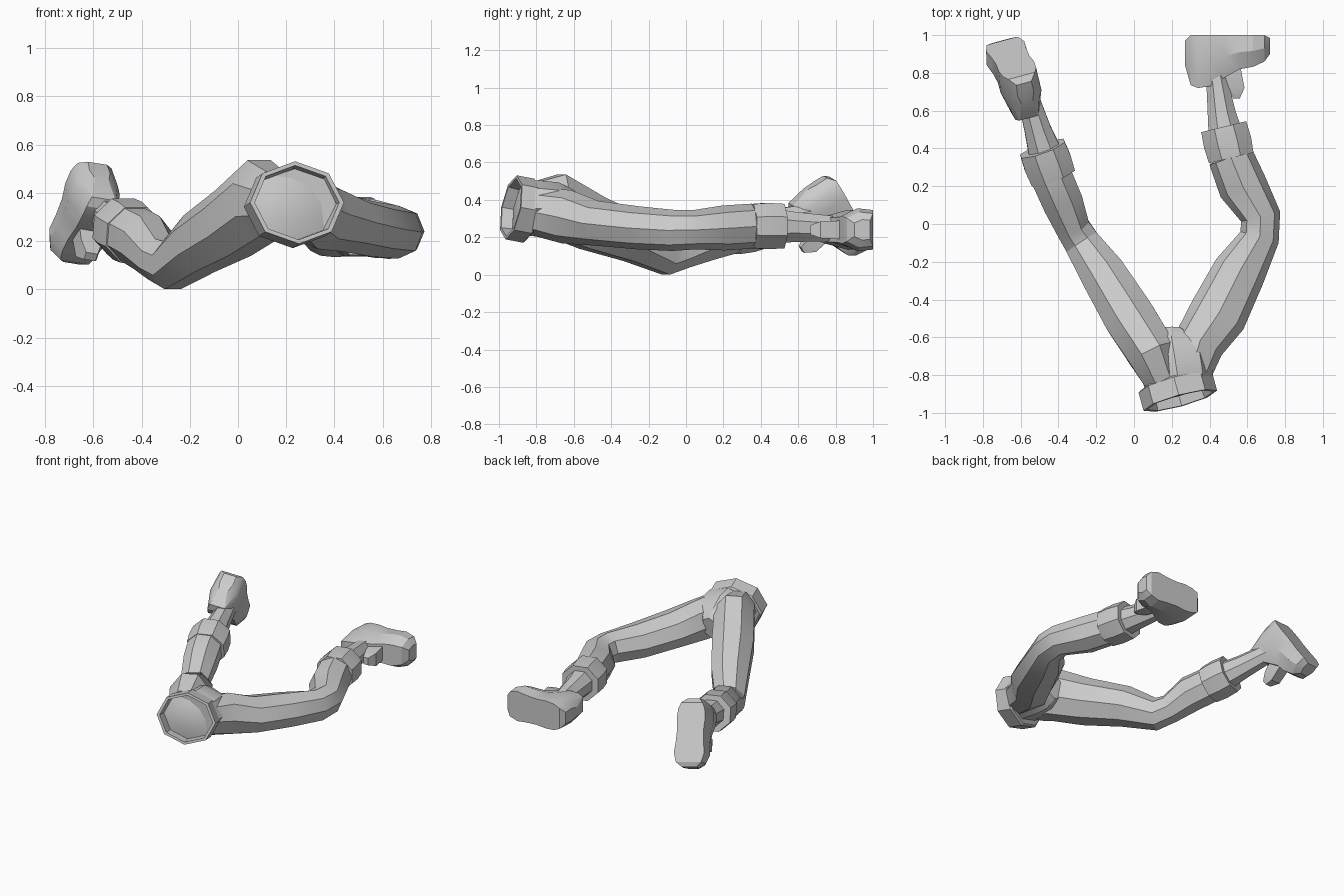
import bpy
import bmesh
import math
from mathutils import Vector, Matrix

cube = bpy.data.objects.get("Cube")
if cube:
    bpy.data.objects.remove(cube)

grey = bpy.data.materials.new("plain_grey")
grey.use_nodes = True
grey.diffuse_color = (0.6, 0.6, 0.6, 1)
grey.node_tree.nodes["Principled BSDF"].inputs["Base Color"].default_value = (0.6, 0.6, 0.6, 1)

SIDES = 8
UP = Vector((0, 0, 1))


def loft(name, rings, matrix=None):
    """Skin a list of point rings and close both ends."""
    bm = bmesh.new()
    loops = [[bm.verts.new(p) for p in ring] for ring in rings]
    for a, b in zip(loops, loops[1:]):
        for i in range(len(a)):
            j = (i + 1) % len(a)
            bm.faces.new((a[i], a[j], b[j], b[i]))
    bm.faces.new(loops[0][::-1])
    bm.faces.new(loops[-1])
    if matrix:
        bm.transform(matrix)
    bmesh.ops.recalc_face_normals(bm, faces=bm.faces)
    mesh = bpy.data.meshes.new(name)
    bm.to_mesh(mesh)
    bm.free()
    mesh.materials.append(grey)
    obj = bpy.data.objects.new(name, mesh)
    bpy.context.collection.objects.link(obj)
    bpy.ops.object.select_all(action="DESELECT")
    obj.select_set(True)
    bpy.context.view_layer.objects.active = obj
    bpy.ops.object.shade_smooth_by_angle(angle=math.radians(25))


def ring(centre, direction, wide, high, phase=0.5):
    """Eight-sided ring across a direction; phase 0.5 puts a flat on top."""
    side = direction.cross(UP).normalized()
    top = side.cross(direction).normalized()
    grow = 1 / math.cos(math.pi / SIDES) if phase else 1
    points = []
    for i in range(SIDES):
        a = math.tau * (i + phase) / SIDES
        points.append(Vector(centre) + grow * (side * wide * math.cos(a) + top * high * math.sin(a)))
    return points


def tube(name, stations, phase=0.5):
    """Limb through stations of (x, y, z, half width, half height)."""
    centres = [Vector(s[:3]) for s in stations]
    rings = []
    for i, s in enumerate(stations):
        before = centres[max(i - 1, 0)]
        after = centres[min(i + 1, len(centres) - 1)]
        back = (centres[i] - before).normalized()
        ahead = (after - centres[i]).normalized()
        rings.append(ring(centres[i], (back + ahead).normalized(), s[3], s[4], phase))
    loft(name, rings)


def cuff(name, start, end, radius):
    """Raised band around the lower leg."""
    a, b = Vector(start), Vector(end)
    d = (b - a).normalized()
    steps = ((0, 0.97), (0.5, 1.02), (1, 0.98))
    loft(name, [ring(a.lerp(b, t), d, radius * k, radius * 0.97 * k) for t, k in steps])


def boot(side, heel, toe, up):
    """Boot lofted from heel to toe, plus the tongue at the ankle."""
    x = (Vector(toe) - Vector(heel)).normalized()
    z = Vector(up)
    z = (z - x * z.dot(x)).normalized()
    y = z.cross(x)
    frame = Matrix.Translation(heel) @ Matrix((x, y, z)).transposed().to_4x4()
    # position along foot, bottom, top, half width
    sections = ((-0.01, 0.03, 0.16, 0.045), (0.02, 0, 0.265, 0.08), (0.06, 0, 0.28, 0.1),
                (0.125, 0, 0.27, 0.107), (0.2, 0, 0.225, 0.1), (0.28, 0, 0.18, 0.105),
                (0.35, 0, 0.168, 0.115), (0.41, 0, 0.14, 0.095), (0.44, 0.015, 0.1, 0.055))
    rings = []
    for t, low, top, w in sections:
        mid = low + 0.5 * (top - low)
        half = [(0.92 * w, low), (w, mid), (0.65 * w, top)]
        outline = half + [(-p, q) for p, q in reversed(half)]
        rings.append([(t, p, q) for p, q in outline])
    loft(side + "_boot", rings, frame)
    tongue = ((0.15, 0.18, 0.28, 0.05), (0.28, 0.22, 0.305, 0.045), (0.335, 0.245, 0.28, 0.025))
    loft(side + "_boot_tongue",
         [[(a, -w, h), (b, -w, h), (b, w, h), (a, w, h)] for h, a, b, w in tongue], frame)


# Pelvis, from belt to crotch
tube("pelvis", ((0.235, -0.87, 0.355, 0.175, 0.145), (0.23, -0.8, 0.355, 0.19, 0.15),
                (0.215, -0.7, 0.345, 0.19, 0.15), (0.2, -0.62, 0.33, 0.15, 0.125),
                (0.2, -0.555, 0.32, 0.06, 0.075)), 0)

# Belt: hollow rim with a domed floor
front = Vector((0.26, -0.95, 0.18)).normalized()
mouth = Vector((0.245, -0.935, 0.36))
belt_steps = ((-0.11, 0.93), (-0.1, 1), (0, 1), (0, 0.9), (-0.06, 0.86), (-0.04, 0.5), (-0.035, 0.1))
loft("belt", [ring(mouth + front * t, front, 0.202 * k, 0.174 * k, 0) for t, k in belt_steps])

# Left leg
tube("left_leg", ((0.3, -0.79, 0.335, 0.11, 0.13), (0.34, -0.64, 0.31, 0.135, 0.145),
                  (0.445, -0.48, 0.275, 0.155, 0.12), (0.56, -0.25, 0.25, 0.14, 0.115),
                  (0.665, -0.07, 0.237, 0.105, 0.11), (0.67, 0.04, 0.24, 0.107, 0.105),
                  (0.575, 0.2, 0.25, 0.13, 0.12), (0.51, 0.36, 0.26, 0.12, 0.12)), 0)
cuff("left_cuff", (0.515, 0.35, 0.26), (0.475, 0.515, 0.26), 0.125)
tube("left_shin", ((0.49, 0.45, 0.26, 0.095, 0.095), (0.465, 0.58, 0.255, 0.075, 0.08),
                   (0.43, 0.82, 0.245, 0.05, 0.065)))
boot("left", (0.28, 1.0, 0.24), (0.72, 1.0, 0.24), (0, -1, 0))

# Right leg, knee lowered to the ground
tube("right_leg", ((0.15, -0.82, 0.36, 0.1, 0.13), (0.1, -0.69, 0.37, 0.13, 0.168),
                   (-0.02, -0.5, 0.275, 0.135, 0.145), (-0.16, -0.27, 0.19, 0.12, 0.125),
                   (-0.275, -0.1, 0.1, 0.095, 0.1), (-0.325, -0.02, 0.125, 0.09, 0.09),
                   (-0.38, 0.12, 0.195, 0.107, 0.115), (-0.45, 0.28, 0.235, 0.11, 0.11)))
cuff("right_cuff", (-0.43, 0.25, 0.225), (-0.485, 0.4, 0.26), 0.125)
tube("right_shin", ((-0.465, 0.36, 0.25, 0.09, 0.09), (-0.51, 0.5, 0.28, 0.07, 0.075),
                    (-0.58, 0.74, 0.33, 0.05, 0.06)))
boot("right", (-0.59, 0.775, 0.53), (-0.69, 0.955, 0.21), (0.045, -0.19, -0.04))
